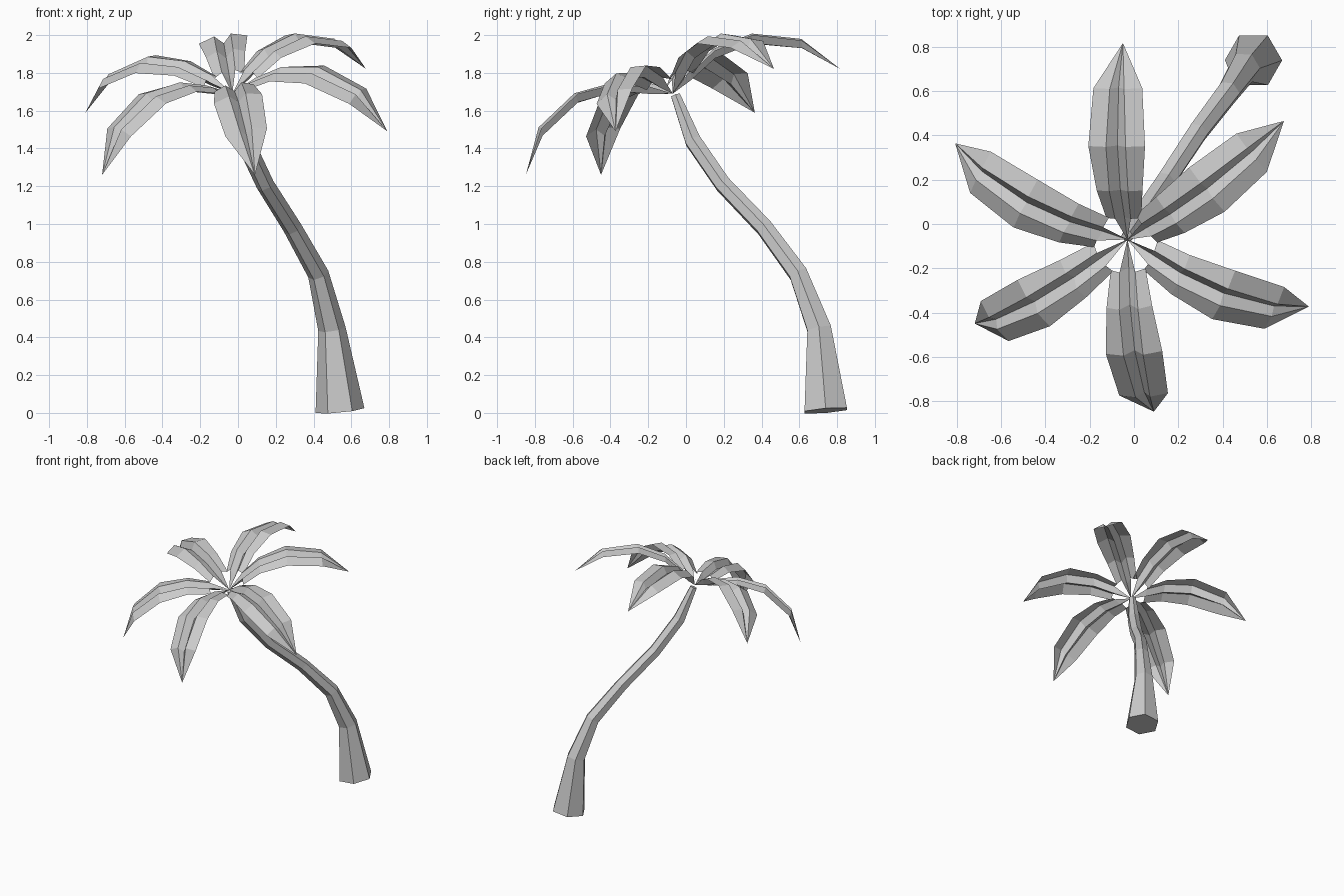
import bpy
from mathutils import Vector
from math import cos, sin, pi

if "Cube" in bpy.data.objects:
    bpy.data.objects.remove(bpy.data.objects["Cube"])


def add_mesh(name, verts, faces):
    mesh = bpy.data.meshes.new(name)
    mesh.from_pydata(verts, [], faces)
    obj = bpy.data.objects.new(name, mesh)
    bpy.context.collection.objects.link(obj)
    return obj


# Trunk: hexagonal rings swept along a leaning path (x, y, z, radius)
PATH = [(0.54, 0.74, 0.012, 0.13), (0.497, 0.705, 0.445, 0.073),
        (0.425, 0.595, 0.735, 0.056), (0.288, 0.415, 0.98, 0.05),
        (0.143, 0.195, 1.21, 0.048), (0.035, 0.037, 1.44, 0.048),
        (-0.03, -0.055, 1.68, 0.028)]
SIDES = 6
centres = [Vector(p[:3]) for p in PATH]
last = len(PATH) - 1
verts, faces = [], []
for i, c in enumerate(centres):
    tangent = centres[min(i + 1, last)] - centres[max(i - 1, 0)]
    turn = Vector((0, 0, 1)).rotation_difference(tangent)
    for k in range(SIDES):
        a = 2 * pi * k / SIDES
        verts.append(c + turn @ (Vector((cos(a), sin(a), 0)) * PATH[i][3]))
for i in range(last):
    for k in range(SIDES):
        k2 = (k + 1) % SIDES
        faces.append((i * SIDES + k, i * SIDES + k2,
                      (i + 1) * SIDES + k2, (i + 1) * SIDES + k))
faces.append(tuple(reversed(range(SIDES))))
faces.append(tuple(range(last * SIDES, (last + 1) * SIDES)))
add_mesh("trunk", verts, faces)

# Fronds: one M-section leaf, aimed from the crown at each tip
CROWN = Vector((-0.03, -0.07, 1.69))
CROWN_UP = Vector((-0.174, -0.35, 1.0))
LENGTH = 0.897
# along chord, edge height, half width, ridge offset
STATIONS = [(0.11, 0.08, 0.08, 0.036), (0.25, 0.175, 0.105, 0.043),
            (0.46, 0.225, 0.13, 0.045), (0.715, 0.16, 0.112, 0.033)]
TIPS = {"back": (-0.05, 0.815, 1.82), "back_right": (0.67, 0.46, 1.82),
        "front_right": (0.795, -0.375, 1.49), "front": (0.09, -0.848, 1.26),
        "front_left": (-0.72, -0.45, 1.26), "back_left": (-0.80, 0.36, 1.59)}


def frond(name, tip):
    fwd = (Vector(tip) - CROWN).normalized()
    side = CROWN_UP.cross(fwd).normalized()
    up = fwd.cross(side)
    pts = [CROWN.copy()]
    for along, h, half, ridge in STATIONS:
        for s, dz in ((-half, 0), (-ridge, 0.025), (0, -0.02),
                      (ridge, 0.025), (half, 0)):
            pts.append(CROWN + fwd * along + side * s + up * (h + dz))
    pts.append(CROWN + fwd * LENGTH)
    end = len(pts) - 1
    quads = [(0, 3, 2), (0, 4, 3)]  # stem
    for r in range(len(STATIONS) - 1):
        for k in range(4):
            a = 1 + r * 5 + k
            quads.append((a, a + 1, a + 6, a + 5))
    a = end - 5
    quads += [(a + k, a + k + 1, end) for k in range(4)]
    add_mesh(name, pts, quads)


for label, tip in TIPS.items():
    frond("frond_" + label, tip)
